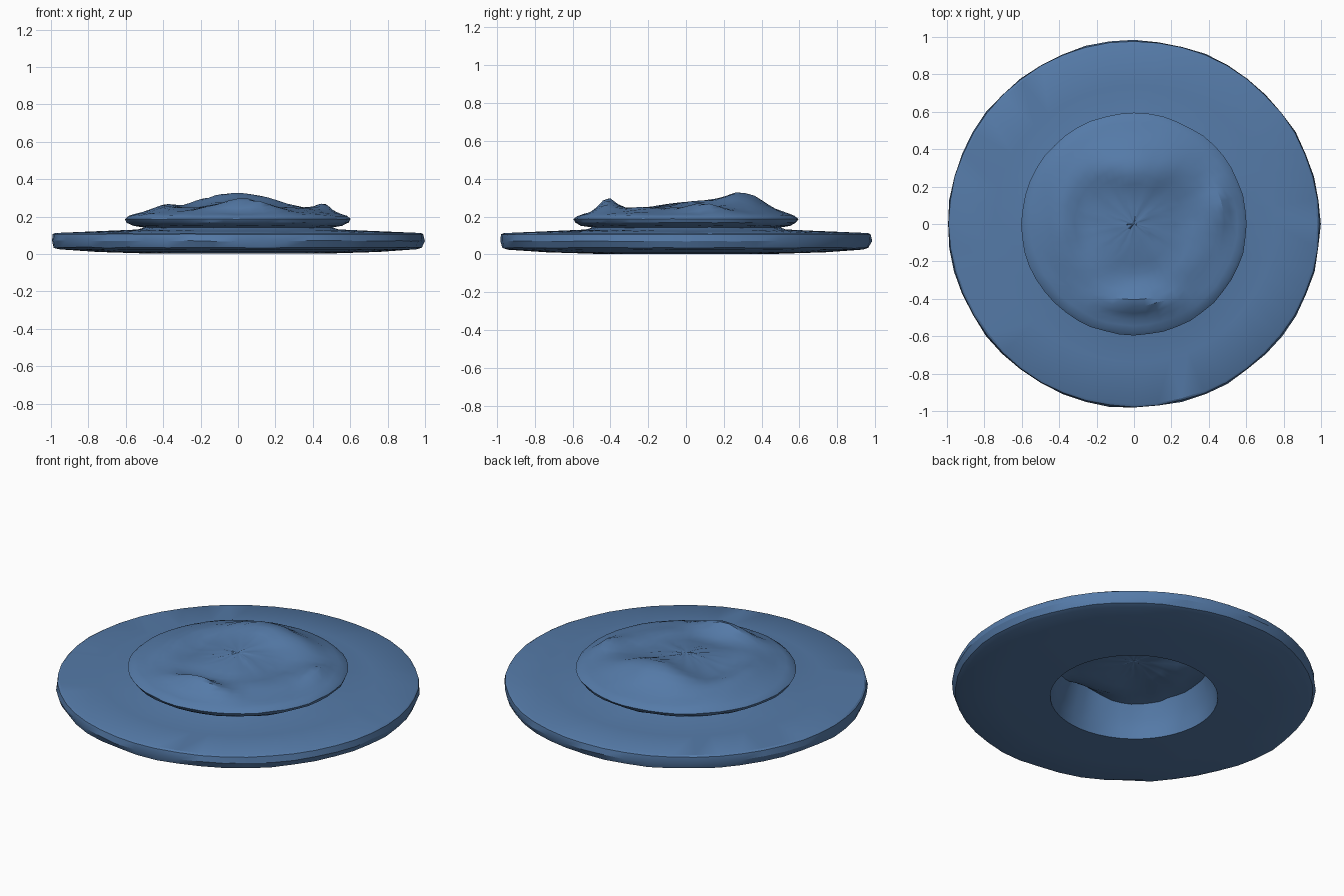
import bpy, bmesh, math, random

random.seed(4)
if "Cube" in bpy.data.objects:
    bpy.data.objects.remove(bpy.data.objects["Cube"])

felt = bpy.data.materials.new("blue_felt")
felt.use_nodes = True
felt.diffuse_color = (0.09, 0.195, 0.39, 1)
felt.node_tree.nodes["Principled BSDF"].inputs["Base Color"].default_value = felt.diffuse_color

SEGMENTS = 48

# Soft bumps of the rumpled crown: x, y, width in x, width in y, height
BUMPS = [
    (0.0, 0.30, 0.26, 0.13, 0.075),
    (0.0, 0.05, 0.16, 0.18, 0.03),
    (0.03, -0.42, 0.19, 0.055, 0.06),
    (0.46, 0.10, 0.05, 0.12, 0.045),
    (-0.40, 0.05, 0.09, 0.28, 0.022),
    (0.0, -0.27, 0.16, 0.07, -0.015),
    (-0.26, 0.02, 0.07, 0.18, -0.015),
    (0.27, 0.02, 0.06, 0.18, -0.012),
]


def crown_height(x, y):
    r = math.hypot(x, y)
    z = 0.207 + 0.042 * min(1, max(0, (0.57 - r) / 0.2))
    for bx, by, wx, wy, h in BUMPS:
        z += h * math.exp(-((x - bx) / wx) ** 2 - ((y - by) / wy) ** 2)
    return z


def lathe(name, rings, close=False):
    """Skin rings of points; each ring is (radius, height or function, jitter)."""
    bm = bmesh.new()
    loops = []
    for radius, height, jitter in rings:
        loop = []
        for i in range(SEGMENTS):
            a = math.tau * i / SEGMENTS
            r = radius + random.uniform(-jitter, jitter * 0.2)
            x, y = r * math.cos(a), r * math.sin(a) * 0.985
            if callable(height):
                z = height(x, y) + random.uniform(-jitter, jitter) * 0.4
            else:
                z = height + random.uniform(-jitter, jitter) * 0.3
            loop.append(bm.verts.new((x, y, z)))
        loops.append(loop)
    for a, b in zip(loops, loops[1:]):
        for i in range(SEGMENTS):
            j = (i + 1) % SEGMENTS
            bm.faces.new((a[i], a[j], b[j], b[i]))
    if close:
        for loop in (loops[0], loops[-1]):
            centre = bm.verts.new((0, 0, sum(v.co.z for v in loop) / SEGMENTS))
            for i in range(SEGMENTS):
                bm.faces.new((loop[i], loop[(i + 1) % SEGMENTS], centre))
    bmesh.ops.recalc_face_normals(bm, faces=bm.faces)
    mesh = bpy.data.meshes.new(name)
    bm.to_mesh(mesh)
    bm.free()
    mesh.materials.append(felt)
    obj = bpy.data.objects.new(name, mesh)
    bpy.context.collection.objects.link(obj)
    bpy.ops.object.select_all(action="DESELECT")
    obj.select_set(True)
    bpy.context.view_layer.objects.active = obj
    bpy.ops.object.shade_smooth_by_angle(angle=math.radians(30))
    return obj


def lining_height(x, y):
    return crown_height(x, y) - 0.05


# Hollow underside, brim, pinched band and rumpled top in one skin
inner = [(r, lining_height, 0.006) for r in (0.04, 0.1, 0.17, 0.24, 0.31, 0.37, 0.41)]
brim = [
    (0.445, 0.12, 0.008), (0.455, 0.06, 0.005), (0.46, 0.002, 0),
    (0.75, 0.011, 0), (0.955, 0.025, 0.003), (0.985, 0.034, 0.008),
    (1.0, 0.07, 0.008), (0.993, 0.105, 0.004), (0.98, 0.112, 0.002),
    (0.75, 0.122, 0), (0.54, 0.131, 0.003),
]
band = [
    (0.505, 0.142, 0.008), (0.565, 0.152, 0.006), (0.595, 0.168, 0.005),
    (0.605, 0.187, 0.005), (0.585, 0.204, 0.004),
]
top = [(r, crown_height, 0.007) for r in
       (0.555, 0.52, 0.485, 0.45, 0.415, 0.37, 0.32, 0.27, 0.22, 0.16, 0.1, 0.04)]
lathe("floppy_hat", inner + brim + band + top, close=True)
